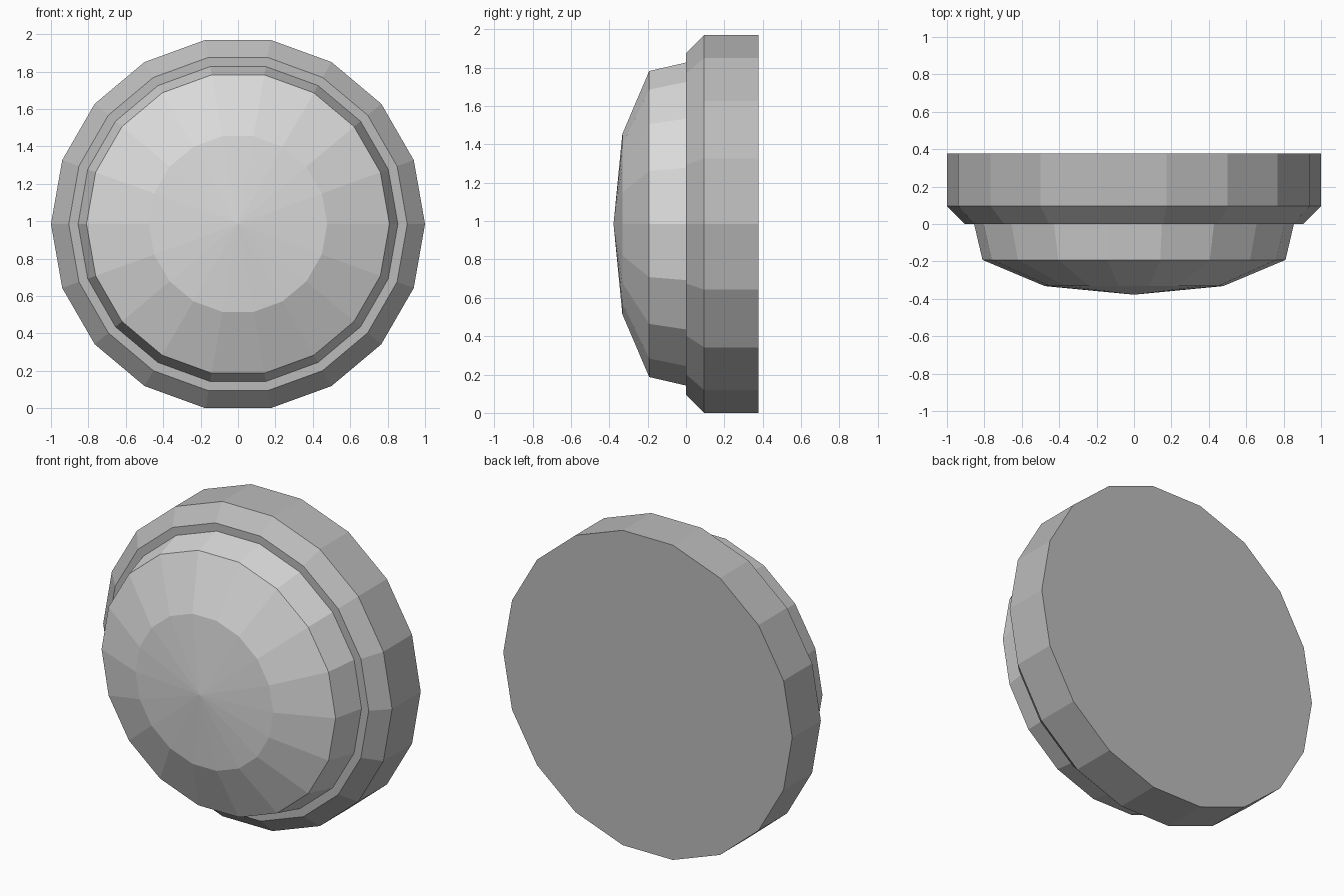
import bpy, bmesh, math

if "Cube" in bpy.data.objects:
    bpy.data.objects.remove(bpy.data.objects["Cube"])

SIDES = 18
CZ = math.cos(math.radians(10))  # flat edge rests on z = 0


def material(name, v):
    m = bpy.data.materials.new(name)
    m.diffuse_color = (v, v, v, 1)
    m.use_nodes = True
    m.node_tree.nodes["Principled BSDF"].inputs["Base Color"].default_value = m.diffuse_color
    return m


def lathe(name, profile, mat):
    """Revolve (radius, y) points, back to front, around the y axis."""
    bm = bmesh.new()
    rings = []
    for r, y in profile:
        if r == 0:
            rings.append([bm.verts.new((0, y, CZ))])
        else:
            rings.append([bm.verts.new((r * math.cos(2 * math.pi * i / SIDES), y,
                                        CZ + r * math.sin(2 * math.pi * i / SIDES)))
                          for i in range(SIDES)])
    if len(rings[0]) > 1 and name == "base_rim":
        bm.faces.new(rings[0])  # flat back
    for a, b in zip(rings, rings[1:]):
        for i in range(SIDES):
            j = (i + 1) % SIDES
            if len(b) == 1:
                bm.faces.new((a[i], a[j], b[0]))
            else:
                bm.faces.new((a[i], a[j], b[j], b[i]))
    bmesh.ops.recalc_face_normals(bm, faces=bm.faces)
    # make sure the foremost face points to the front
    front = min(bm.faces, key=lambda f: f.calc_center_median().y)
    if front.normal.y > 0:
        bmesh.ops.reverse_faces(bm, faces=bm.faces)
    me = bpy.data.meshes.new(name)
    bm.to_mesh(me)
    bm.free()
    me.materials.append(mat)
    ob = bpy.data.objects.new(name, me)
    bpy.context.collection.objects.link(ob)
    return ob


# Bevelled base with a narrow flat front lip
lathe("base_rim", [(1, 0.378), (1, 0.095), (0.905, 0), (0.855, 0)],
      material("mid grey", 0.5))

# Faceted dome cover
lathe("dome_cover", [(0.855, 0), (0.81, -0.192), (0.477, -0.332), (0, -0.378)],
      material("light grey", 0.7))
